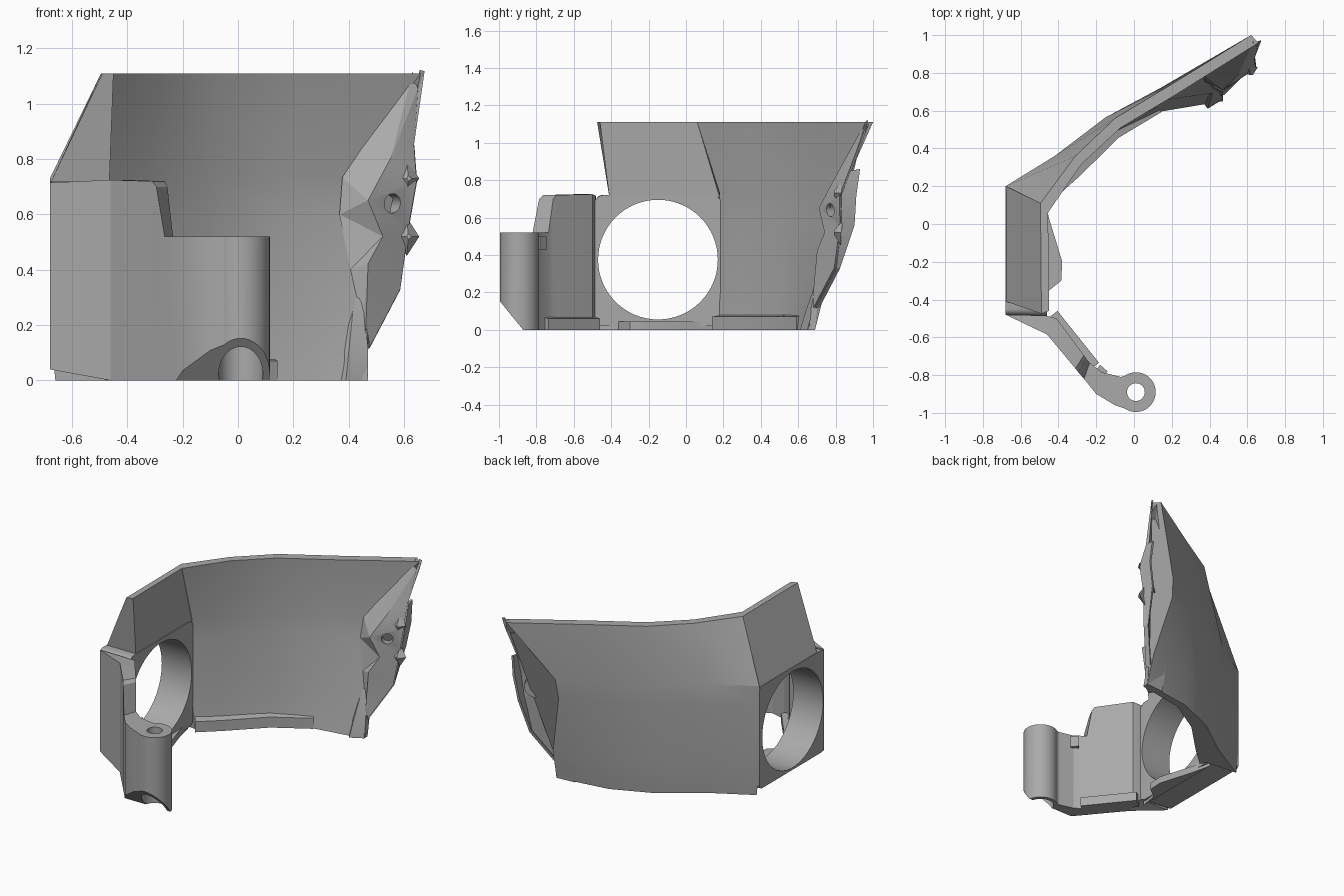
import bpy, bmesh, math
from mathutils import Vector

cube = bpy.data.objects.get("Cube")
if cube:
    bpy.data.objects.remove(cube, do_unlink=True)

grey = bpy.data.materials.new("matte_grey")
grey.use_nodes = True
grey.diffuse_color = (0.4, 0.4, 0.4, 1)
grey.node_tree.nodes["Principled BSDF"].inputs["Base Color"].default_value = (0.4, 0.4, 0.4, 1)


def activate(obj):
    bpy.ops.object.select_all(action='DESELECT')
    obj.select_set(True)
    bpy.context.view_layer.objects.active = obj


def shade(obj):
    activate(obj)
    bpy.ops.object.shade_smooth_by_angle(angle=math.radians(22))


def finish(name, bm):
    """Turn a bmesh into a shaded object."""
    bmesh.ops.recalc_face_normals(bm, faces=bm.faces)
    mesh = bpy.data.meshes.new(name)
    bm.to_mesh(mesh)
    bm.free()
    mesh.materials.append(grey)
    obj = bpy.data.objects.new(name, mesh)
    bpy.context.collection.objects.link(obj)
    shade(obj)
    return obj


def loft(name, rings):
    """Bridge closed sections and cap both ends."""
    bm = bmesh.new()
    rows = [[bm.verts.new(p) for p in ring] for ring in rings]
    count = len(rows[0])
    for a, b in zip(rows, rows[1:]):
        for i in range(count):
            j = (i + 1) % count
            bm.faces.new((a[i], a[j], b[j], b[i]))
    bm.faces.new(rows[0])
    bm.faces.new(rows[-1])
    return finish(name, bm)


def sheet(name, rows, thickness):
    """Skin rows of points and thicken the sheet."""
    bm = bmesh.new()
    grid = [[bm.verts.new(p) for p in row] for row in rows]
    for a, b in zip(grid, grid[1:]):
        for i in range(len(a) - 1):
            bm.faces.new((a[i], a[i + 1], b[i + 1], b[i]))
    bmesh.ops.triangulate(bm, faces=bm.faces)
    obj = finish(name, bm)
    mod = obj.modifiers.new("thickness", 'SOLIDIFY')
    mod.thickness = thickness
    mod.offset = 0
    bpy.ops.object.modifier_apply(modifier=mod.name)
    shade(obj)
    return obj


def rod(name, start, end, radius, sides=48):
    """Cylinder between two points."""
    start, end = Vector(start), Vector(end)
    turn = (end - start).to_track_quat('Z', 'Y')
    rings = []
    for centre in (start, end):
        rings.append([centre + turn @ Vector((radius * math.cos(t), radius * math.sin(t), 0))
                      for t in (math.tau * i / sides for i in range(sides))])
    return loft(name, rings)


def cut(obj, *cutters):
    """Subtract the cutters, then shade the clean result."""
    activate(obj)
    for cutter in cutters:
        cutter.hide_render = True
        cutter.hide_viewport = True
        mod = obj.modifiers.new("cut", 'BOOLEAN')
        mod.operation = 'DIFFERENCE'
        mod.solver = 'EXACT'
        mod.object = cutter
        bpy.ops.object.modifier_apply(modifier=mod.name)
    shade(obj)


# Curved back wall: outer plan points per level, inward offsets low and at the rim
levels = (0, 0.2, 0.6, 0.73, 1.11)
side = (-0.68, 0.2)
bend = (-0.42, 0.36)
stations = [
    ([(-0.66, 0.2), side, side, side, (-0.495, 0.11)], (0.215, -0.02), (0.04, -0.05)),
    ([(-0.39, 0.35), bend, bend, bend, (-0.31, 0.36)], (0.08, -0.07), (0.03, -0.045)),
    ([(-0.14, 0.53), (-0.15, 0.55), (-0.15, 0.56), (-0.15, 0.565), (-0.1, 0.56)],
     (0.04, -0.05), (0.03, -0.05)),
    ([(0.12, 0.64), (0.12, 0.67), (0.14, 0.7), (0.14, 0.72), (0.2, 0.74)],
     (0.02, -0.045), (0.03, -0.05)),
    ([(0.47, 0.69), (0.46, 0.74), (0.37, 0.81), (0.38, 0.83), (0.62, 1.0)],
     (0, -0.04), (0.04, -0.04)),
]
sections, feet = [], []
for points, low, top in stations:
    outer = [Vector((x, y, z)) for (x, y), z in zip(points, levels)]
    inner = [p + Vector((*low, 0)) for p in outer[:-1]]
    inner.append(outer[-1] + Vector((*top, 0)))
    sections.append(outer + inner[::-1])
    feet.append(inner[0])
loft("back_wall", sections)

# Ledge along the inner foot of the back wall
ledge = []
for foot, width in zip(feet[:4], (0.05, 0.035, 0.03, 0.005)):
    inward = Vector((0.6 * width, -0.8 * width, 0))
    outward = Vector((-0.02, 0.03, 0))
    up = Vector((0, 0, 0.07))
    ledge.append([foot + outward, foot + inward, foot + inward + up, foot + outward + up * 1.2])
loft("foot_ledge", ledge)

# Thickened foot at the free end of the wall
loft("end_foot", [
    [(0.34, 0.68, 0), (0.39, 0.61, 0), (0.47, 0.66, 0), (0.47, 0.69, 0)],
    [(0.34, 0.7, 0.1), (0.4, 0.64, 0.1), (0.47, 0.67, 0.12), (0.47, 0.7, 0.12)],
    [(0.38, 0.74, 0.3), (0.42, 0.71, 0.3), (0.45, 0.71, 0.3), (0.44, 0.74, 0.3)],
])

# Leaning wedge above the side housing
loft("side_wedge", [
    [(-0.68, -0.41, 0.71), (-0.49, -0.475, 1.11), (-0.45, -0.46, 1.11), (-0.465, -0.41, 0.71)],
    [(-0.68, 0.2, 0.71), (-0.495, 0.11, 1.11), (-0.455, 0.06, 1.11), (-0.465, 0.18, 0.71)],
])


# Side housing with rounded corners and a large round opening
def rounded_frame(x, y0, y1, z0, z1, r):
    ring = []
    for k, (cy, cz) in enumerate(((y1 - r, z1 - r), (y0 + r, z1 - r),
                                  (y0 + r, z0 + r), (y1 - r, z0 + r))):
        for i in range(6):
            t = math.pi / 2 * (k + i / 5)
            ring.append((x, cy + r * math.cos(t), cz + r * math.sin(t)))
    return ring


housing = loft("side_housing", [
    rounded_frame(-0.68, -0.48, 0.2, 0.04, 0.72, 0.03),
    rounded_frame(-0.46, -0.49, 0.19, 0.02, 0.72, 0.05),
])
cut(housing, rod("opening_cutter", (-0.9, -0.15, 0.375), (-0.2, -0.15, 0.375), 0.32, 64))

# Low shelf inside the housing
shelf = [(-0.48, 0.16), (-0.45, 0.03), (-0.38, -0.2), (-0.385, -0.3), (-0.46, -0.36), (-0.48, -0.48)]
loft("housing_shelf", [[(x, y, z) for x, y in shelf] for z in (0, 0.045)])

# Front panel: outer point, inner point, bottom, top
panel_plan = [
    ((-0.68, -0.48), (-0.465, -0.485), 0.04, 0.715),
    ((-0.46, -0.585), (-0.41, -0.5), 0, 0.725),
    ((-0.31, -0.765), (-0.265, -0.695), 0, 0.72),
    ((-0.295, -0.785), (-0.255, -0.71), 0, 0.7),
    ((-0.265, -0.82), (-0.235, -0.735), 0, 0.52),
    ((-0.2, -0.9), (-0.17, -0.785), 0, 0.52),
    ((-0.1, -0.96), (-0.07, -0.81), 0, 0.52),
    ((0, -0.992), (0, -0.79), 0, 0.52),
]
panel = loft("front_panel", [[(*o, b), (*o, t), (*i, t), (*i, b)] for o, i, b, t in panel_plan])

# Ledge on the inner foot of the panel
loft("panel_ledge", [[(x - 0.04, y - 0.03, 0), (x + 0.025, y + 0.02, 0),
                      (x + 0.025, y + 0.02, 0.06), (x - 0.04, y - 0.03, 0.075)]
                     for x, y in ((-0.43, -0.48), (-0.21, -0.755))])

# Hinge barrel with bore, counterbore and slanted underside
hinge = rod("hinge_barrel", (0.01, -0.89, 0), (0.01, -0.89, 0.52), 0.105)
bore = rod("bore_cutter", (0.01, -0.89, -0.2), (0.01, -0.89, 0.8), 0.047)
counterbore = rod("counterbore_cutter", (0.01, -0.89, -0.2), (0.01, -0.89, 0.3), 0.08)
slant = loft("slant_cutter", [[(x, -1.05, 0.22), (x, -1.05, -0.1), (x, -0.79, -0.1)]
                              for x in (-0.3, 0.2)])
cut(hinge, bore, counterbore, slant)
cut(panel, bore, counterbore, slant)

# Small clip on the inside of the panel
loft("inner_clip", [[(-0.21, -0.79, z), (-0.17, -0.82, z), (-0.14, -0.78, z), (-0.18, -0.745, z)]
                    for z in (0.43, 0.5)])

# Stepped mounting flange on the free end
wall_edge = [(0.63, 0.97, 1.11), (0.38, 0.79, 0.73), (0.37, 0.77, 0.6),
             (0.41, 0.74, 0.4), (0.46, 0.7, 0.19), (0.46, 0.68, 0.1)]
step_edge = [(0.655, 0.95, 1.05), (0.55, 0.8, 0.8), (0.47, 0.72, 0.65),
             (0.52, 0.75, 0.52), (0.47, 0.71, 0.42), (0.465, 0.69, 0.2)]
free_edge = [(0.665, 0.97, 1.12), (0.63, 0.88, 0.85), (0.64, 0.83, 0.72),
             (0.61, 0.83, 0.55), (0.58, 0.8, 0.33), (0.47, 0.69, 0.12)]
flange = sheet("mounting_flange", [wall_edge, step_edge, free_edge], 0.02)

# Screw seat behind the flange
normal = Vector((-0.5, 0.86, 0))
seat_centre = Vector((0.55, 0.785, 0.64))
seat = rod("screw_seat", seat_centre, seat_centre + normal * 0.05, 0.07, 32)
screw_hole = rod("screw_hole_cutter", seat_centre - normal * 0.2, seat_centre + normal * 0.2, 0.035, 32)
cut(flange, screw_hole)
cut(seat, screw_hole)

# Web closing the back of the flange's free edge
sheet("flange_web", [[(0.46, 0.71, 0.12), (0.57, 0.82, 0.33), (0.6, 0.9, 0.56),
                      (0.63, 0.91, 0.72), (0.625, 0.93, 0.86)],
                     free_edge[:0:-1]], 0.015)

# Pointed lugs on the flange's free edge
for height in (0.73, 0.52):
    loft("flange_lug", [[(0.57, 0.81, height), (0.61, 0.84, height + 0.07),
                         (0.655, 0.83, height), (0.61, 0.83, height - 0.07)],
                        [(0.61, 0.79, height), (0.615, 0.79, height + 0.01),
                         (0.63, 0.79, height), (0.615, 0.79, height - 0.01)]])
